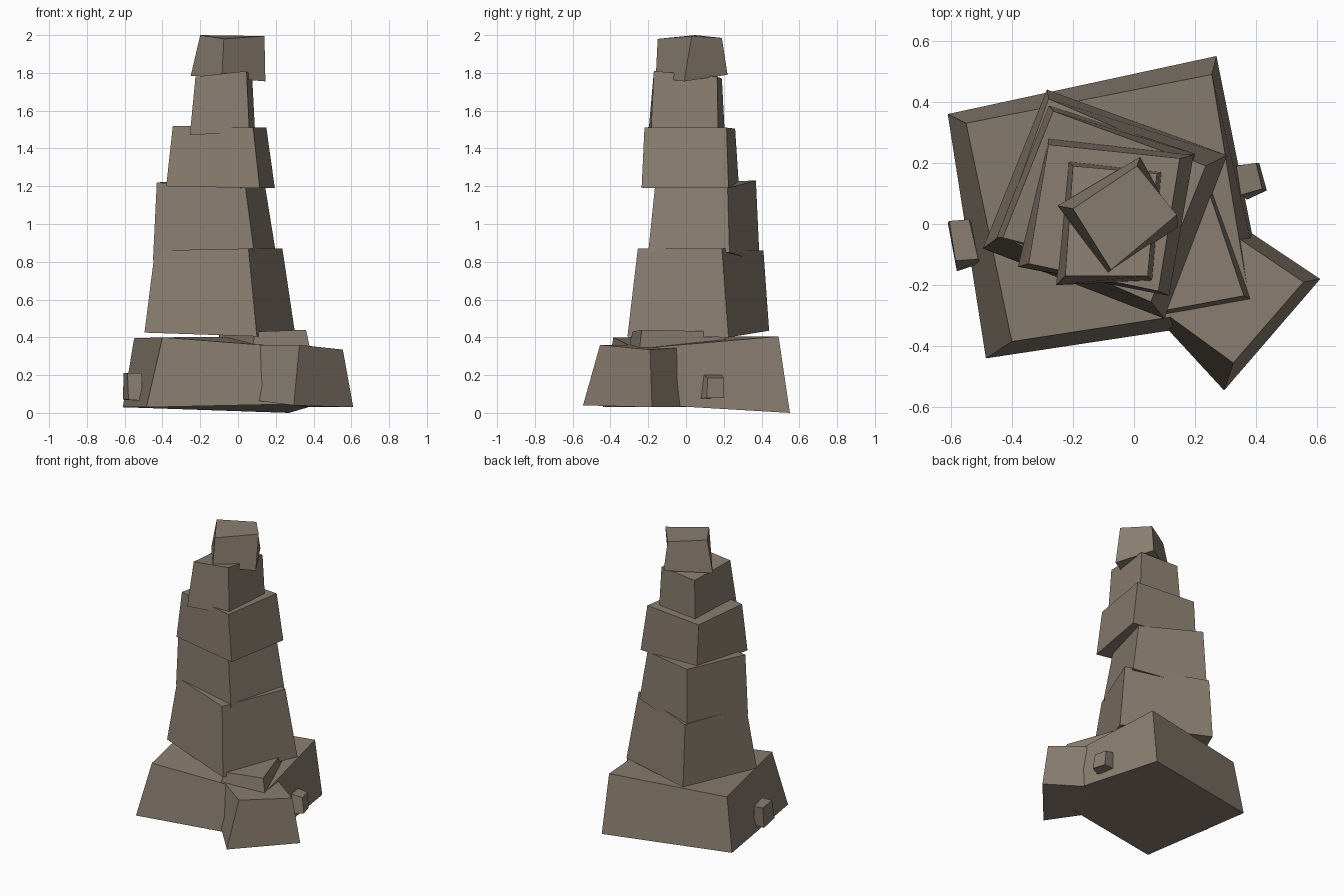
import bpy

stone = bpy.data.materials.new("stone")
stone.diffuse_color = (0.25, 0.205, 0.16, 1)


def block(name, bottom, top):
    """Rough tapered stone: two quads, each listed counter-clockwise from above."""
    faces = [(3, 2, 1, 0), (4, 5, 6, 7)]
    faces += [(i, (i + 1) % 4, (i + 1) % 4 + 4, i + 4) for i in range(4)]
    mesh = bpy.data.meshes.new(name)
    mesh.from_pydata(bottom + top, [], faces)
    mesh.materials.append(stone)
    ob = bpy.data.objects.new(name, mesh)
    bpy.context.collection.objects.link(ob)
    return ob


# Wide foot of the stack
block("base_stone",
      [(-.485, -.44, .03), (.44, -.30, .05), (.27, .55, 0), (-.61, .36, .03)],
      [(-.40, -.385, .40), (.38, -.265, .34), (.255, .49, .405), (-.55, .33, .395)])

# Slab poking out of the base top
block("base_slab",
      [(.07, -.31, .30), (.39, -.25, .30), (.23, .21, .30), (-.10, .10, .30)],
      [(.09, -.285, .43), (.36, -.235, .44), (.21, .21, .43), (-.10, .10, .43)])

# Boulder leaning on the front right corner
block("side_boulder",
      [(.06, -.29, .07), (.295, -.545, .04), (.61, -.18, .03), (.385, -.03, .03)],
      [(.105, -.295, .36), (.325, -.455, .36), (.555, -.19, .335), (.34, -.045, .345)])

# Stacked tower stones, lowest first: left, front, right, back corners
block("tower_stone_1",
      [(-.495, -.08, .425), (.10, -.31, .405), (.305, .225, .40), (-.285, .44, .435)],
      [(-.44, -.04, .86), (.055, -.255, .87), (.235, .19, .87), (-.28, .41, .86)])
block("tower_stone_2",
      [(-.45, -.045, .81), (.085, -.20, .85), (.20, .23, .85), (-.28, .39, .80)],
      [(-.43, -.045, 1.22), (.04, -.165, 1.19), (.145, .22, 1.19), (-.265, .37, 1.23)])
block("tower_stone_3",
      [(-.38, -.14, 1.20), (.115, -.235, 1.19), (.195, .225, 1.19), (-.28, .28, 1.20)],
      [(-.345, -.13, 1.52), (.08, -.22, 1.51), (.15, .215, 1.51), (-.28, .26, 1.505)])
block("tower_stone_4",
      [(-.255, -.20, 1.47), (.06, -.185, 1.49), (.09, .17, 1.49), (-.215, .205, 1.48)],
      [(-.225, -.17, 1.78), (.045, -.17, 1.81), (.075, .165, 1.78), (-.20, .19, 1.77)])
block("cap_stone",
      [(-.25, .06, 1.785), (-.085, -.16, 1.775), (.145, -.01, 1.755), (.02, .22, 1.79)],
      [(-.20, .05, 2.0), (-.075, -.15, 1.98), (.14, .03, 1.995), (.01, .19, 1.985)])

# Pebbles against the base
block("left_pebble",
      [(-.58, -.155, .07), (-.505, -.13, .065), (-.53, 0, .065), (-.61, .005, .07)],
      [(-.585, -.12, .21), (-.51, -.115, .21), (-.54, .015, .205), (-.605, .01, .21)])
block("right_pebble",
      [(.37, .08, .075), (.435, .11, .08), (.41, .20, .08), (.32, .19, .08)],
      [(.35, .095, .20), (.42, .115, .185), (.40, .20, .185), (.335, .19, .20)])
